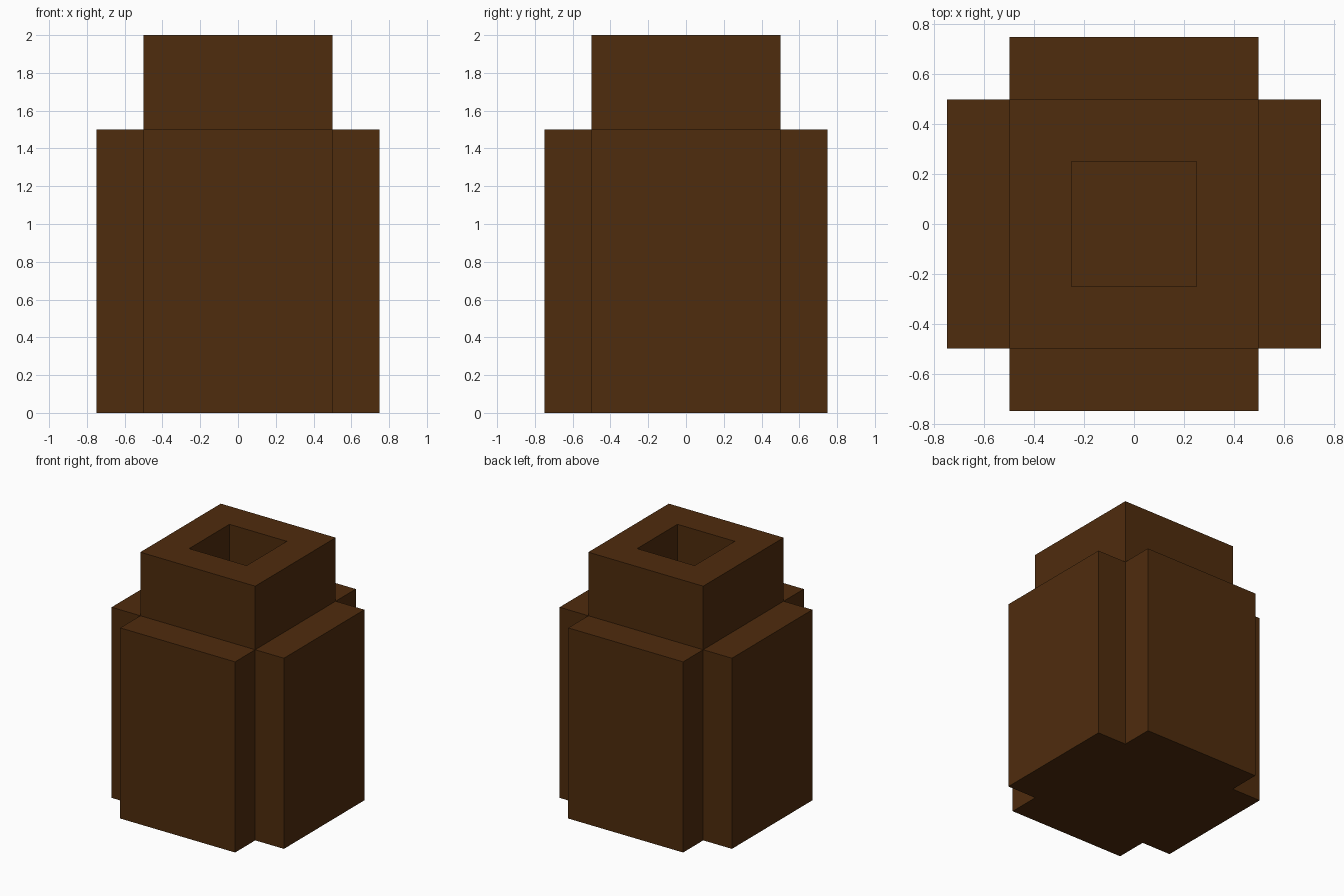
import bpy, bmesh
from mathutils import Vector

if "Cube" in bpy.data.objects:
    bpy.data.objects.remove(bpy.data.objects["Cube"])

brown = bpy.data.materials.new("dark brown")
brown.diffuse_color = (0.078, 0.025, 0.004, 1)
brown.use_nodes = True
brown.node_tree.nodes["Principled BSDF"].inputs["Base Color"].default_value = brown.diffuse_color

bm = bmesh.new()


def extrude(face, offset):
    """Pull a face outward and return the new cap."""
    geom = bmesh.ops.extrude_discrete_faces(bm, faces=[face])
    cap = geom["faces"][0]
    bmesh.ops.translate(bm, verts=cap.verts, vec=offset)
    return cap


# Central block, 1 x 1 x 1.5
bmesh.ops.create_cube(bm, size=1)
for v in bm.verts:
    v.co.z = (v.co.z + 0.5) * 1.5
bm.normal_update()

# Four side slabs
sides = [(f, f.normal.copy()) for f in bm.faces if abs(f.normal.z) < 0.5]
top = max(bm.faces, key=lambda f: f.calc_center_median().z)
for face, normal in sides:
    extrude(face, normal * 0.25)

# Raised neck with a square hollow
neck = extrude(top, Vector((0, 0, 0.5)))
bm.normal_update()
bmesh.ops.inset_individual(bm, faces=[neck], thickness=0.25, use_even_offset=True)
extrude(neck, Vector((0, 0, -0.5)))

bmesh.ops.recalc_face_normals(bm, faces=bm.faces)
mesh = bpy.data.meshes.new("hollow_post")
bm.to_mesh(mesh)
bm.free()
mesh.materials.append(brown)
post = bpy.data.objects.new("hollow_post", mesh)
bpy.context.collection.objects.link(post)
